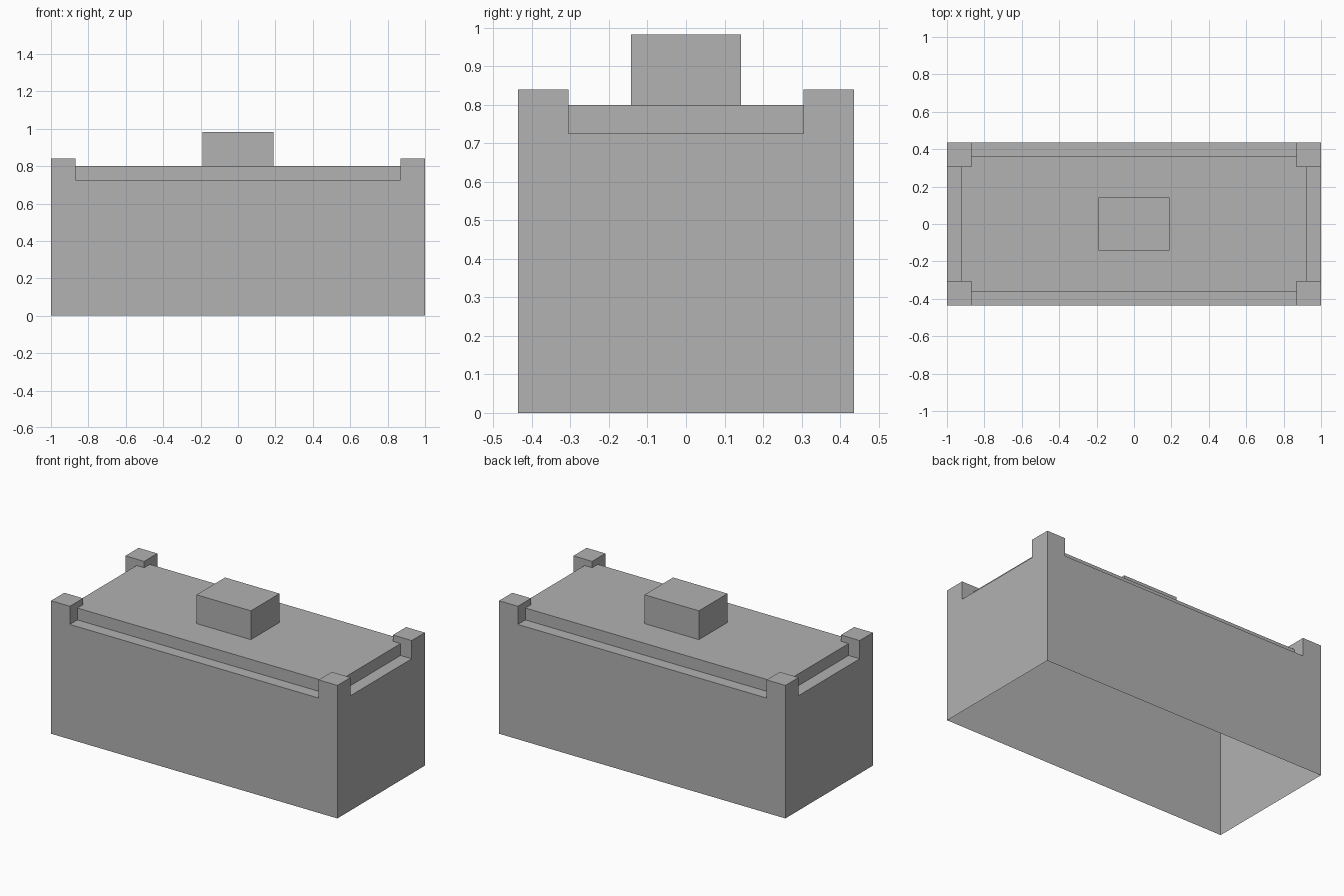
import bpy, bmesh

if "Cube" in bpy.data.objects:
    bpy.data.objects.remove(bpy.data.objects["Cube"])

W, D = 1.0, 0.4365            # half width and depth of the case
LX, LY = 0.922, 0.361         # half size of the raised top panel
PX, PY = 0.869, 0.305         # inner sides of the corner posts
LEDGE, PANEL, POST, TOP = 0.725, 0.80, 0.84, 0.982

grey = bpy.data.materials.new("plain_grey")
grey.diffuse_color = (0.445, 0.445, 0.445, 1)
grey.use_nodes = True
grey.node_tree.nodes["Principled BSDF"].inputs["Base Color"].default_value = grey.diffuse_color


def finish(bm, name):
    bmesh.ops.remove_doubles(bm, verts=bm.verts, dist=1e-5)
    mesh = bpy.data.meshes.new(name)
    bm.to_mesh(mesh)
    bm.free()
    mesh.materials.append(grey)
    obj = bpy.data.objects.new(name, mesh)
    bpy.context.collection.objects.link(obj)
    return obj


def stepped_shell(name, xs, ys, height):
    """Open-bottomed shell: a flat top per grid cell, walls at each step."""
    bm = bmesh.new()

    def face(*pts):
        bm.faces.new([bm.verts.new(p) for p in pts])

    def cell(i, j):
        if not (0 <= i < len(xs) - 1 and 0 <= j < len(ys) - 1):
            return 0.0
        return height((xs[i] + xs[i + 1]) / 2, (ys[j] + ys[j + 1]) / 2)

    for i in range(len(xs) - 1):
        for j in range(len(ys) - 1):
            h = cell(i, j)
            x0, x1, y0, y1 = xs[i], xs[i + 1], ys[j], ys[j + 1]
            face((x0, y0, h), (x1, y0, h), (x1, y1, h), (x0, y1, h))
            for di, dj, a, b in ((0, -1, (x0, y0), (x1, y0)), (1, 0, (x1, y0), (x1, y1)),
                                 (0, 1, (x1, y1), (x0, y1)), (-1, 0, (x0, y1), (x0, y0))):
                n = cell(i + di, j + dj)
                if n < h:
                    face((*a, n), (*b, n), (*b, h), (*a, h))
    return finish(bm, name)


def case_height(x, y):
    if abs(x) > PX and abs(y) > PY:
        return POST
    if abs(x) < LX and abs(y) < LY:
        return PANEL
    return LEDGE


# Case: walls, ledge, corner posts and raised top panel, open underneath
stepped_shell("case_with_corner_posts", [-W, -LX, -PX, PX, LX, W],
              [-D, -LY, -PY, PY, LY, D], case_height)

# Block in the middle of the top panel
block = stepped_shell("top_block", [-0.19, 0.19], [-0.1425, 0.1425],
                      lambda x, y: TOP - PANEL)
block.location.z = PANEL
